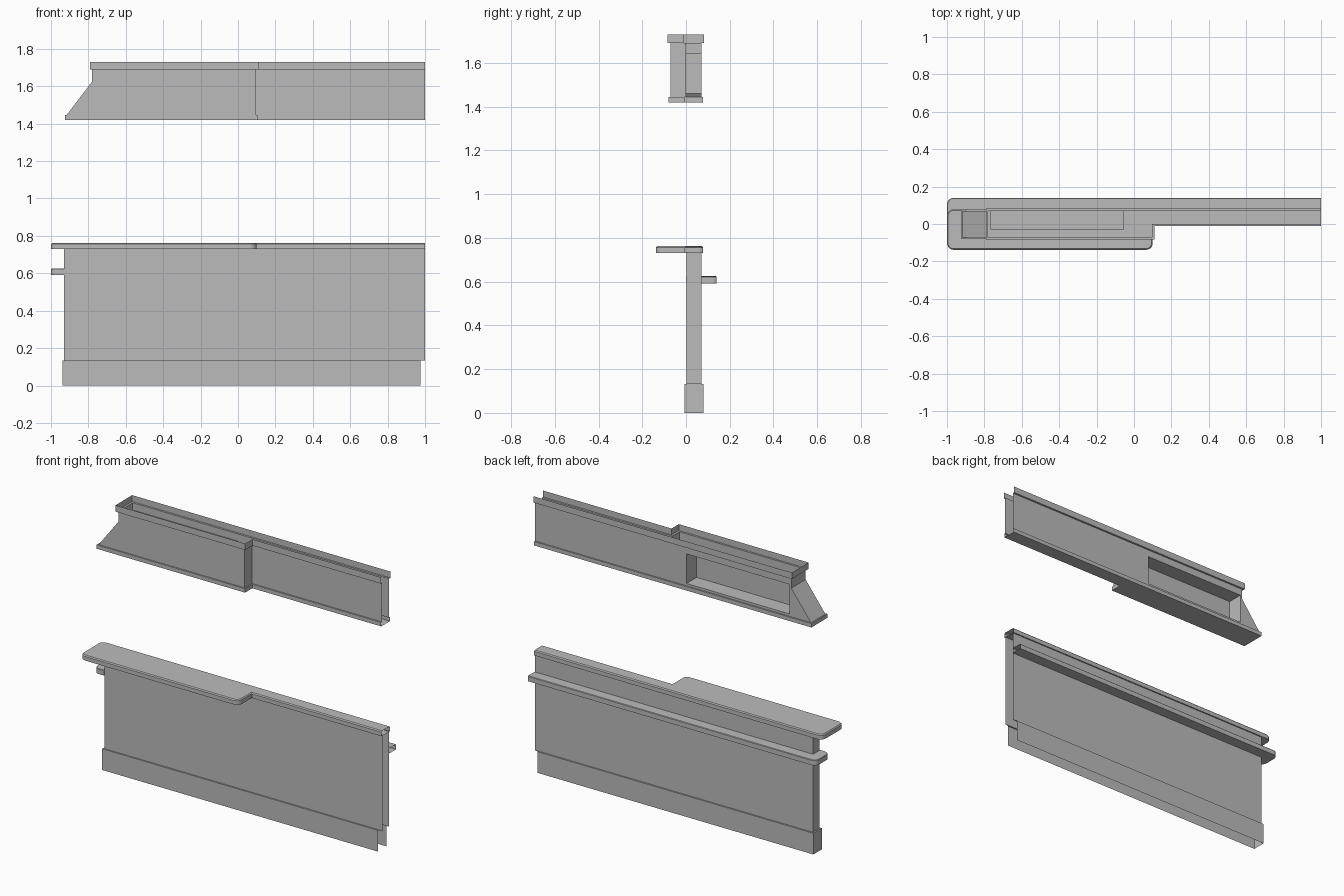
import bpy
import bmesh
from math import cos, sin, pi
from mathutils import Vector

cube = bpy.data.objects.get("Cube")
if cube:
    bpy.data.objects.remove(cube, do_unlink=True)

GREY = (0.5, 0.5, 0.5, 1)
mat = bpy.data.materials.new("plain grey")
mat.use_nodes = True
mat.diffuse_color = GREY
mat.node_tree.nodes["Principled BSDF"].inputs["Base Color"].default_value = GREY


def offset(path, o):
    """Push an open right-angled outline outwards; it runs clockwise from above."""
    pts = [Vector(p) for p in path]
    normals = []
    for a, b in zip(pts, pts[1:]):
        d = (b - a).normalized()
        normals.append(Vector((-d.y, d.x)))
    out = []
    for i, p in enumerate(pts):
        shift = Vector((0, 0))
        for n in normals[max(i - 1, 0):i + 1]:
            shift += n * o
        out.append(p + shift)
    return out


def rounded(pts, radii, steps=5):
    """Replace the listed corners with quarter-circle arcs."""
    out = []
    for i, p in enumerate(pts):
        r = radii.get(i, 0)
        if not r:
            out.append(p)
            continue
        u = (pts[i - 1] - p).normalized() * r
        v = (pts[i + 1] - p).normalized() * r
        for k in range(steps + 1):
            t = k / steps * pi / 2
            out.append(p + u * (1 - sin(t)) + v * (1 - cos(t)))
    return out


def loft(rings, bottom=False, top=False):
    """Join stacked outlines, leaving the +x end open."""
    bm = bmesh.new()
    rows = [[bm.verts.new((p[0], p[1], z)) for p in ring] for z, ring in rings]
    for lo, hi in zip(rows, rows[1:]):
        for i in range(len(lo) - 1):
            bm.faces.new((lo[i], hi[i], hi[i + 1], lo[i + 1]))
    if bottom:
        bm.faces.new(rows[0])
    if top:
        bm.faces.new(rows[-1][::-1])
    return bm


def finish(name, bm):
    me = bpy.data.meshes.new(name)
    bm.to_mesh(me)
    bm.free()
    me.materials.append(mat)
    ob = bpy.data.objects.new(name, me)
    bpy.context.collection.objects.link(ob)
    return ob


# Lower wall with a wider plinth, open underneath
def wall_ring(o, right):
    path = [(right, 0.003), (-0.93, 0.003), (-0.93, 0.07), (right, 0.07)]
    return offset(path, o)


finish("lower_wall", loft([
    (0, wall_ring(0.009, 0.975)), (0.133, wall_ring(0.009, 0.975)),
    (0.133, wall_ring(0, 1)), (0.735, wall_ring(0, 1))]))


# Slabs with rounded corners: counter top and back shelf
def slab(name, path, corners, z0, z1, radius, chamfer):
    rings = []
    for z, o in ((z0, 0), (z1 - chamfer, 0), (z1, -chamfer)):
        radii = {i: radius + o for i in corners}
        rings.append((z, rounded(offset(path, o), radii)))
    finish(name, loft(rings, True, True))


slab("counter_top",
     [(1, -0.006), (0.1, -0.006), (0.1, -0.138), (-1, -0.138), (-1, 0.078), (1, 0.078)],
     (2, 3, 4), 0.73, 0.762, 0.035, 0.006)
slab("back_shelf",
     [(1, 0.07), (-0.93, 0.07), (-0.93, 0), (-1, 0), (-1, 0.14), (1, 0.14)],
     (3, 4), 0.592, 0.625, 0.035, 0.003)


# Overhead trough with rims, a sloping end and an open top
def trough_ring(o, left):
    path = [(1, 0), (0.097, 0), (0.097, -0.072), (left, -0.072), (left, 0.07), (1, 0.07)]
    return offset(path, o)


LOW, HIGH = -0.917, -0.78
bm = loft([
    (1.42, trough_ring(0.008, LOW)), (1.445, trough_ring(0.008, LOW)),
    (1.445, trough_ring(0, LOW)), (1.625, trough_ring(0, HIGH)),
    (1.69, trough_ring(0, HIGH)), (1.69, trough_ring(0.012, HIGH)),
    (1.73, trough_ring(0.012, HIGH))], bottom=True)


# Recess pushed into the back of the trough
def back_faces():
    return [f for f in bm.faces if all(abs(v.co.y - 0.07) < 1e-4 for v in f.verts)]


X0, X1, Z0, Z1 = -0.768, -0.053, 1.46, 1.645
for co, no in (((X0, 0, 0), (1, 0, 0)), ((X1, 0, 0), (1, 0, 0)),
               ((0, 0, Z0), (0, 0, 1)), ((0, 0, Z1), (0, 0, 1))):
    faces = back_faces()
    edges = {e for f in faces for e in f.edges}
    verts = {v for f in faces for v in f.verts}
    bmesh.ops.bisect_plane(bm, geom=list(verts) + list(edges) + faces,
                           plane_co=co, plane_no=no)

window = []
for f in back_faces():
    c = f.calc_center_median()
    if X0 < c.x < X1 and Z0 < c.z < Z1:
        window.append(f)
new = bmesh.ops.extrude_face_region(bm, geom=window)["geom"]
bmesh.ops.translate(bm, vec=(0, -0.1, 0),
                    verts=[g for g in new if isinstance(g, bmesh.types.BMVert)])
bmesh.ops.delete(bm, geom=[f for f in window if f.is_valid], context="FACES")
finish("overhead_trough", bm)
